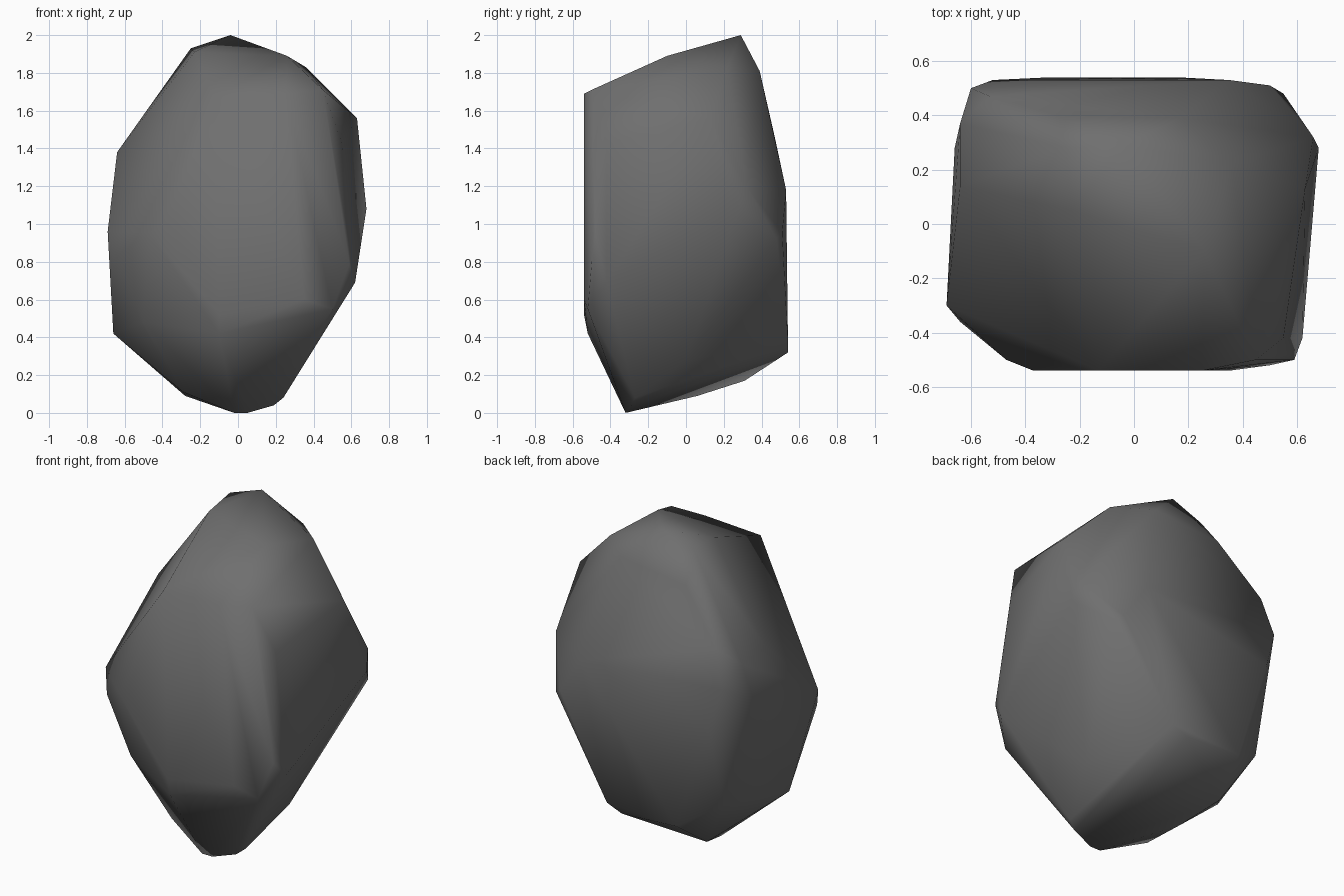
import bpy
import bmesh

# Remove the default object if it is present
default_object = bpy.data.objects.get("Cube")
if default_object:
    bpy.data.objects.remove(default_object, do_unlink=True)


def flat_material(name, colour):
    """Make one plain material that shows in the viewport and in a render."""
    material = bpy.data.materials.new(name)
    material.use_nodes = True
    material.diffuse_color = colour
    shader = material.node_tree.nodes["Principled BSDF"]
    shader.inputs["Base Color"].default_value = colour
    shader.inputs["Roughness"].default_value = 0.9
    return material


def hull_object(name, corner_groups, material):
    """Wrap a tight, softly shaded convex skin around all corner points."""
    mesh = bpy.data.meshes.new(name)
    bm = bmesh.new()
    for group in corner_groups:
        for corner in group:
            bm.verts.new(corner)
    bmesh.ops.convex_hull(bm, input=bm.verts[:], use_existing_faces=False)
    # Drop any corner that ended up inside the skin
    loose = [v for v in bm.verts if not v.link_faces]
    bmesh.ops.delete(bm, geom=loose, context="VERTS")
    bmesh.ops.recalc_face_normals(bm, faces=bm.faces[:])
    for face in bm.faces:
        face.smooth = True
    bm.to_mesh(mesh)
    bm.free()
    mesh.materials.append(material)
    obj = bpy.data.objects.new(name, mesh)
    bpy.context.collection.objects.link(obj)
    return obj


# Peak and the sloping facets around it
crown = [
    (-.04, .29, 2), (-.25, .28, 1.93), (-.23, .05, 1.91),
    (.26, -.1, 1.89), (.36, .22, 1.83), (.17, .39, 1.81),
    (-.28, .4, 1.76),
]

# Upper edge of the front and the upper sides
shoulder = [
    (.45, -.5, 1.71), (.25, -.54, 1.69), (-.13, -.54, 1.67),
    (.55, -.42, 1.43), (.63, .13, 1.56), (-.53, .47, 1.46),
    (-.64, .14, 1.38), (-.64, .37, 1.36),
]

# Widest band
waist = [
    (.66, .32, 1.2), (.68, .28, 1.08), (.55, .48, .92),
    (.5, .51, .95), (.35, .53, 1.18), (-.6, .5, 1.24),
    (-.52, .53, 1), (-.66, .28, 1.1), (-.69, -.3, .96),
    (-.64, -.36, .83), (-.47, -.5, .95), (-.37, -.54, 1),
    (.58, -.48, .95), (.59, -.5, .79), (.62, -.42, .69),
]

# Lower sides, where the stone begins to taper
flank = [
    (.5, -.52, .55), (.35, -.54, .6), (-.1, -.54, .52),
    (-.1, -.52, .42), (-.5, -.33, .48), (-.66, -.06, .42),
    (-.54, .41, .48), (-.31, .54, .34), (.06, .54, .32),
    (.16, .54, .36), (.35, 0, .28),
]

# Narrow foot
foot = [
    (-.36, .31, .17), (-.29, -.23, .11), (-.28, .06, .09),
    (.24, -.27, .08), (.19, -.29, .04), (.05, -.32, 0),
    (-.02, -.32, 0),
]

stone_grey = flat_material("stone grey", (.16, .16, .16, 1))
hull_object("boulder", [crown, shoulder, waist, flank, foot], stone_grey)
